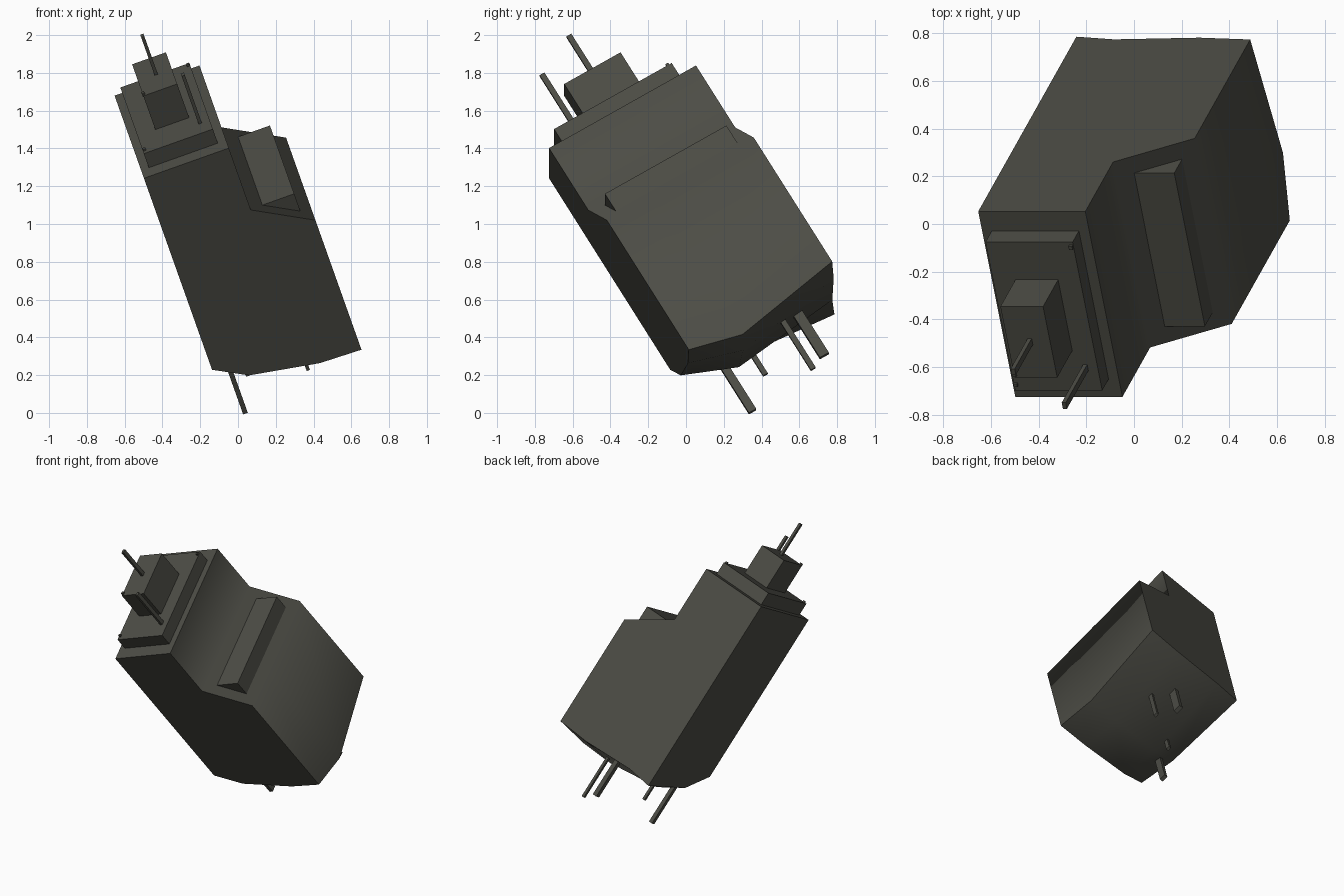
import bpy, bmesh
from mathutils import Matrix, Vector

if "Cube" in bpy.data.objects:
    bpy.data.objects.remove(bpy.data.objects["Cube"])

# The whole device is tilted: u = width, v = depth, w = long axis
U = Vector((0.942, 0, 0.335)).normalized()
V = Vector((-0.165, 0.859, 0.485))
V = (V - U * V.dot(U)).normalized()
TILT = Matrix((U, V, U.cross(V))).transposed().to_4x4()

mat = bpy.data.materials.new("dark_olive_grey")
mat.diffuse_color = (0.073, 0.073, 0.06, 1)
mat.use_nodes = True
mat.node_tree.nodes["Principled BSDF"].inputs["Base Color"].default_value = mat.diffuse_color


def finish(name, bm, smooth=None):
    bmesh.ops.recalc_face_normals(bm, faces=bm.faces)
    bm.transform(TILT)
    me = bpy.data.meshes.new(name)
    bm.to_mesh(me)
    bm.free()
    me.materials.append(mat)
    ob = bpy.data.objects.new(name, me)
    bpy.context.collection.objects.link(ob)
    if smooth:
        bpy.ops.object.select_all(action='DESELECT')
        ob.select_set(True)
        bpy.context.view_layer.objects.active = ob
        bpy.ops.object.shade_smooth_by_angle(angle=smooth)


def loft(name, sections, smooth=None):
    """Skin equal-length (u, w) outlines placed at depths v."""
    bm = bmesh.new()
    rings = [[bm.verts.new((u, v, w)) for u, w in pts] for v, pts in sections]
    n = len(rings[0])
    for a, b in zip(rings, rings[1:]):
        for i in range(n):
            j = (i + 1) % n
            bm.faces.new((a[i], a[j], b[j], b[i]))
    bm.faces.new(rings[0])
    bm.faces.new(rings[-1][::-1])
    finish(name, bm, smooth)


def box(name, u0, u1, v0, v1, w0, w1):
    outline = [(u0, w0), (u1, w0), (u1, w1), (u0, w1)]
    loft(name, [(v0, outline), (v1, outline)])


def rod(name, u, v, du, dv, w0, w1):
    box(name, u - du / 2, u + du / 2, v - dv / 2, v + dv / 2, w0, w1)


# Main body: stepped top, bulging underside
top = [(0.728, 0.922), (0.424, 1.115), (0.424, 1.52), (-0.053, 1.52)]
us = (-0.053, 0.122, 0.497, 0.728)
under = [(0.062, (0.267, 0.158, 0.083, 0.075)),
         (0.35, (0.144, 0.04, -0.005, 0.003)),
         (0.968, (0.089, 0.111, 0.097, 0.112))]
loft("body", [(v, list(zip(us, ws)) + top) for v, ws in under], 1.04)

# Wedge on the sloped shoulder
wedge = [(0.489, 1.073), (0.47, 1.04), (0.669, 0.93), (0.669, 1.073)]
loft("shoulder_wedge", [(0.14, wedge), (0.889, wedge)])

# Stacked top blocks
box("top_plate", -0.01, 0.378, 0.148, 0.873, 1.51, 1.612)
box("top_tower", 0.09, 0.28, 0.342, 0.689, 1.60, 1.832)

# Antennas
rod("tower_antenna", 0.192, 0.518, 0.018, 0.03, 1.82, 2.08)
rod("plate_antenna", 0.325, 0.26, 0.018, 0.03, 1.60, 1.925)

# Tiny studs
for i, (u, v, w) in enumerate([(0.368, 0.85, 1.61), (0.0, 0.18, 1.61), (0.094, 0.36, 1.83)]):
    rod(f"stud_{i + 1}", u, v, 0.016, 0.016, w - 0.01, w + 0.014)

# Pins hanging below
pins = [(0.036, 0.30, 0.026, 0.045, -0.185), (0.114, 0.45, 0.018, 0.028, -0.067),
        (0.426, 0.627, 0.018, 0.03, -0.264), (0.314, 0.736, 0.03, 0.055, -0.196)]
for i, (u, v, du, dv, w) in enumerate(pins):
    rod(f"pin_{i + 1}", u, v, du, dv, w, 0.12 if v < 0.4 else 0.08)
